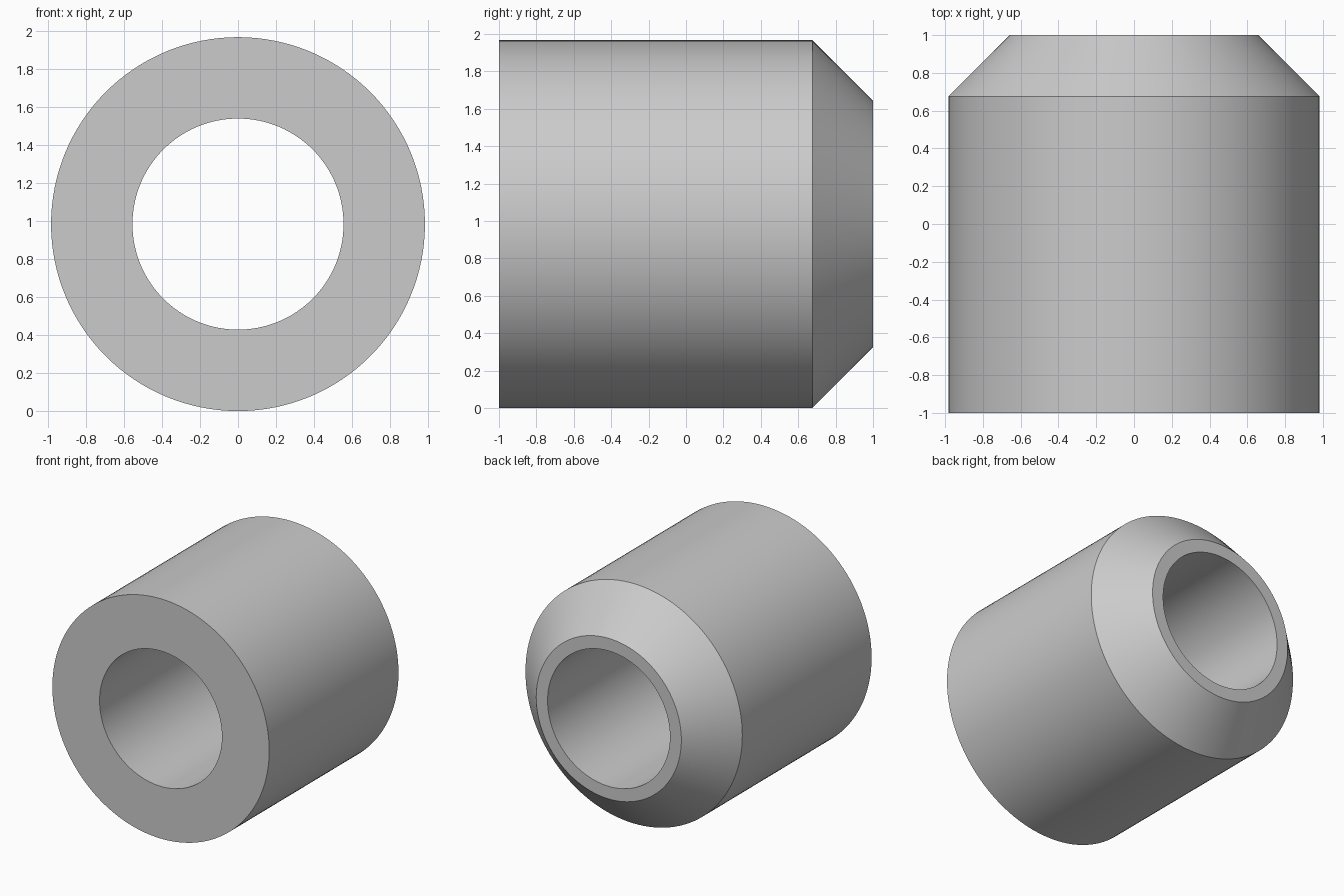
import bpy
import bmesh
import math
from mathutils import Matrix

cube = bpy.data.objects.get("Cube")
if cube:
    bpy.data.objects.remove(cube, do_unlink=True)

OUTER, BORE, TIP = 0.983, 0.555, 0.658
FRONT, SHOULDER, BACK = -1.0, 0.675, 1.0
SIDES = 128

# Plain grey material
grey = bpy.data.materials.new("plain grey")
grey.use_nodes = True
colour = (0.6, 0.6, 0.6, 1.0)
grey.diffuse_color = colour
grey.node_tree.nodes["Principled BSDF"].inputs["Base Color"].default_value = colour

# Closed wall section as (radius, y), revolved about the y axis
section = [(BORE, FRONT), (OUTER, FRONT), (OUTER, SHOULDER), (TIP, BACK), (BORE, BACK)]
bm = bmesh.new()
rings = []
for i in range(SIDES):
    turn = Matrix.Rotation(2 * math.pi * i / SIDES, 4, "Y")
    rings.append([bm.verts.new(turn @ bm.verts.new((r, y, 0)).co) for r, y in section])
bmesh.ops.delete(bm, geom=[v for v in bm.verts if v not in {w for ring in rings for w in ring}],
                 context="VERTS")
for i, ring in enumerate(rings):
    following = rings[(i + 1) % SIDES]
    for j in range(len(section)):
        k = (j + 1) % len(section)
        bm.faces.new((ring[j], ring[k], following[k], following[j]))
bmesh.ops.recalc_face_normals(bm, faces=bm.faces)
bmesh.ops.translate(bm, verts=bm.verts, vec=(0, 0, OUTER))

mesh = bpy.data.meshes.new("chamfered_sleeve")
bm.to_mesh(mesh)
bm.free()
mesh.materials.append(grey)
sleeve = bpy.data.objects.new("chamfered_sleeve", mesh)
bpy.context.collection.objects.link(sleeve)

# Smooth round walls with sharp rims
bpy.ops.object.select_all(action="DESELECT")
sleeve.select_set(True)
bpy.context.view_layer.objects.active = sleeve
bpy.ops.object.shade_smooth_by_angle(angle=math.radians(30))
